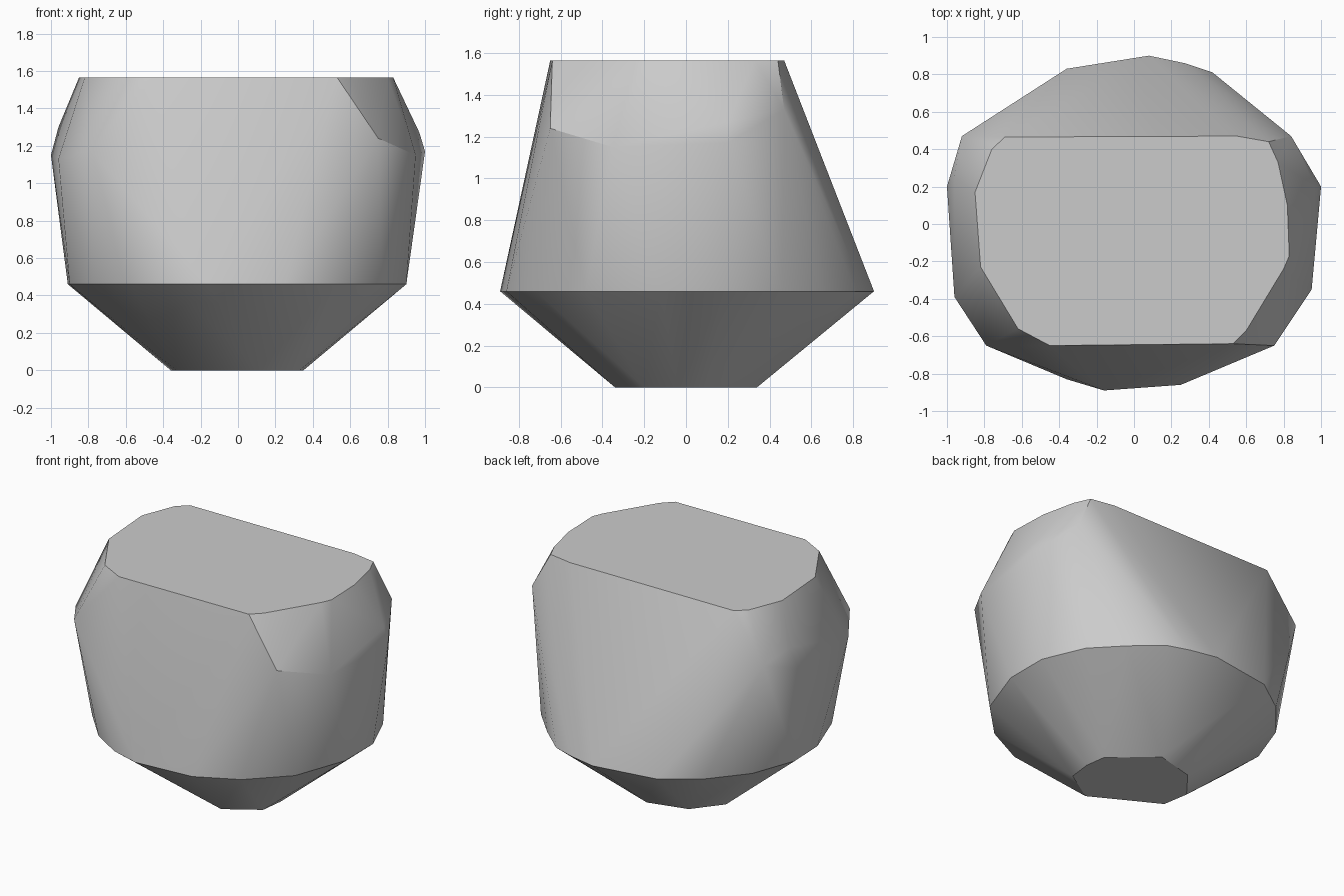
import bpy
import bmesh
import math

cube = bpy.data.objects.get("Cube")
if cube:
    bpy.data.objects.remove(cube, do_unlink=True)

# Stone colour
stone = bpy.data.materials.new("stone grey")
stone.use_nodes = True
grey = (0.6, 0.6, 0.6, 1)
stone.diffuse_color = grey
stone.node_tree.nodes["Principled BSDF"].inputs["Base Color"].default_value = grey

# Flat underside
base = [(0.06, 0.34), (-0.21, 0.27), (-0.36, 0.08), (-0.33, -0.1),
        (0.11, -0.34), (0.33, -0.2), (0.35, -0.04), (0.33, 0.1)]
# Sharp lower rim
rim = [(-0.16, -0.89), (0.25, -0.86), (0.53, -0.72), (0.77, -0.48), (0.9, -0.12),
       (0.9, 0.18), (0.78, 0.46), (0.6, 0.65), (0.42, 0.81), (0.27, 0.86),
       (0.08, 0.9), (-0.36, 0.83), (-0.6, 0.66), (-0.8, 0.42), (-0.91, 0.12),
       (-0.9, -0.14), (-0.78, -0.47), (-0.57, -0.7), (-0.36, -0.83)]
# Flat cut top
top = [(-0.45, -0.65), (0.53, -0.64), (0.6, -0.57), (0.8, -0.24), (0.83, -0.17),
       (0.82, 0.1), (0.77, 0.33), (0.72, 0.44), (0.55, 0.47), (-0.69, 0.465),
       (-0.76, 0.4), (-0.85, 0.17), (-0.82, -0.23), (-0.62, -0.56)]
# Irregular shoulder corners
shoulder = [(0.75, -0.65, 1.24), (0.95, -0.35, 1.15), (1, 0.2, 1.17),
            (0.97, 0.2, 1.27), (0.84, 0.47, 1.33), (-0.92, 0.47, 1.25),
            (-0.96, 0.25, 1.3), (-1, 0.2, 1.15), (-0.96, -0.39, 1.13),
            (-0.79, -0.65, 1.18)]

# Wrap the corners in one faceted shell
bm = bmesh.new()
for ring, z in ((base, 0), (rim, 0.46), (top, 1.565)):
    for x, y in ring:
        bm.verts.new((x, y, z))
for corner in shoulder:
    bm.verts.new(corner)
hull = bmesh.ops.convex_hull(bm, input=bm.verts)
loose = [v for v in bm.verts if not v.link_faces]
bmesh.ops.delete(bm, geom=loose, context="VERTS")
bmesh.ops.dissolve_limit(bm, angle_limit=math.radians(0.5),
                         verts=bm.verts, edges=bm.edges)
bmesh.ops.recalc_face_normals(bm, faces=bm.faces)

mesh = bpy.data.meshes.new("boulder")
bm.to_mesh(mesh)
bm.free()
mesh.materials.append(stone)
boulder = bpy.data.objects.new("boulder", mesh)
bpy.context.collection.objects.link(boulder)

# Soft facets with crisp rims
bpy.ops.object.select_all(action="DESELECT")
boulder.select_set(True)
bpy.context.view_layer.objects.active = boulder
bpy.ops.object.shade_smooth_by_angle(angle=math.radians(30))
